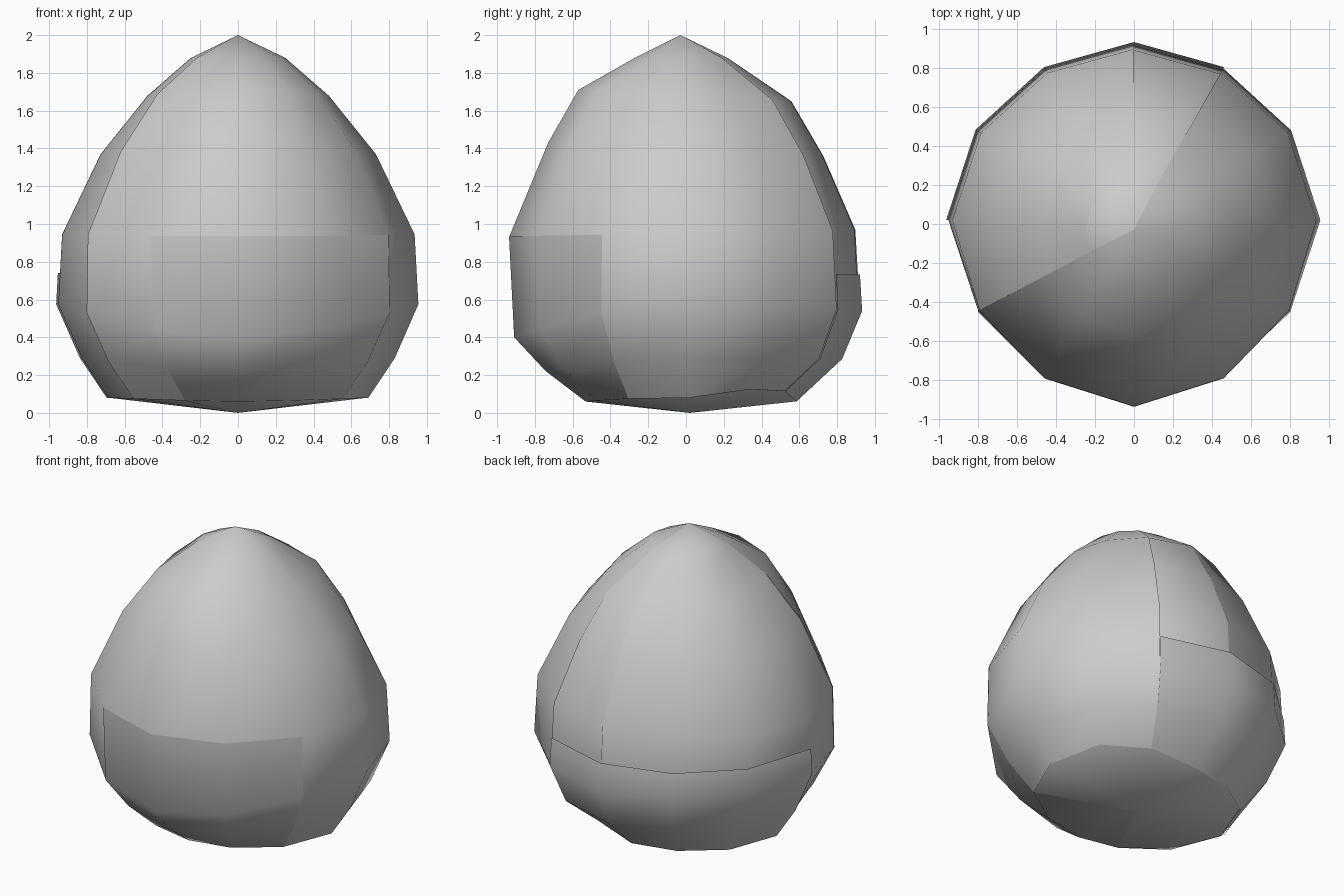
import bpy, bmesh
from math import sin, cos, radians

if "Cube" in bpy.data.objects:
    bpy.data.objects.remove(bpy.data.objects["Cube"])

# Bud profiles (radius, height), bottom to top: sides, front, back
SIDE = [(.0, 0), (.69, .08), (.83, .29), (.955, .575), (.935, .945), (.73, 1.37), (.48, 1.68), (.25, 1.88), (0, 2)]
FRONT = [(.0, 0), (.53, .06), (.74, .22), (.908, .40), (.935, .935), (.73, 1.43), (.57, 1.71), (.27, 1.88), (0, 2)]
BACK = [(.0, 0), (.58, .06), (.82, .285), (.925, .54), (.90, .97), (.73, 1.36), (.56, 1.65), (.22, 1.88), (0, 2)]


def sample(profile, ring):
    """Profile point at a whole or fractional ring."""
    k = min(int(ring), 7)
    t = ring - k
    return [a + (b - a) * t for a, b in zip(profile[k], profile[k + 1])]


def point(ring, deg, scale):
    """Blend the profiles around the bud."""
    a = radians(deg)
    s, c = sin(a), cos(a)
    w = s * s
    (r0, z0), (r1, z1) = sample(SIDE, ring), sample(BACK if s > 0 else FRONT, ring)
    # slightly flattened on the diagonals
    r = (r0 * (1 - w) + r1 * w) * scale * (1 - .025 * sin(2 * a) ** 2)
    z = z0 * (1 - w) + z1 * w
    shift = .02 if ring < 4 else .02 - .0125 * (ring - 4)
    # shallow hollow under the back right side
    if ring == 1 and deg % 360 in (30, 60):
        z += .05
    if ring in (0, 8):
        return 0, shift, z
    return r * c, r * s + shift * c * c, z


def petal(name, start, stop, rings, scale):
    """Twelve-sided curved shell from start to stop degrees."""
    bm = bmesh.new()
    angles = range(start, stop + 1, 30)
    rows = [[bm.verts.new(point(k, d, scale)) for d in angles] for k in rings]
    for a, b in zip(rows, rows[1:]):
        for i in range(len(angles) - 1):
            bm.faces.new((a[i], a[i + 1], b[i + 1], b[i]))
    bmesh.ops.remove_doubles(bm, verts=bm.verts, dist=.0005)
    me = bpy.data.meshes.new(name)
    bm.to_mesh(me)
    bm.free()
    ob = bpy.data.objects.new(name, me)
    bpy.context.collection.objects.link(ob)
    bpy.ops.object.select_all(action='DESELECT')
    ob.select_set(True)
    bpy.context.view_layer.objects.active = ob
    bpy.ops.object.shade_smooth_by_angle(angle=radians(60))


# Closed inner bud
petal("inner_bud", 0, 360, range(9), .99)
# Large petal wrapping front and right, its edges forming the curve at the tip
petal("front_petal", 210, 420, range(1, 9), 1.0)
# Back left petal
petal("back_petal", 90, 210, range(1, 8), .996)
# Short lower petals
petal("lower_back_petal", 60, 180, (1, 2, 3, 3.45), 1.008)
petal("lower_front_petal", 240, 330, range(5), 1.002)
